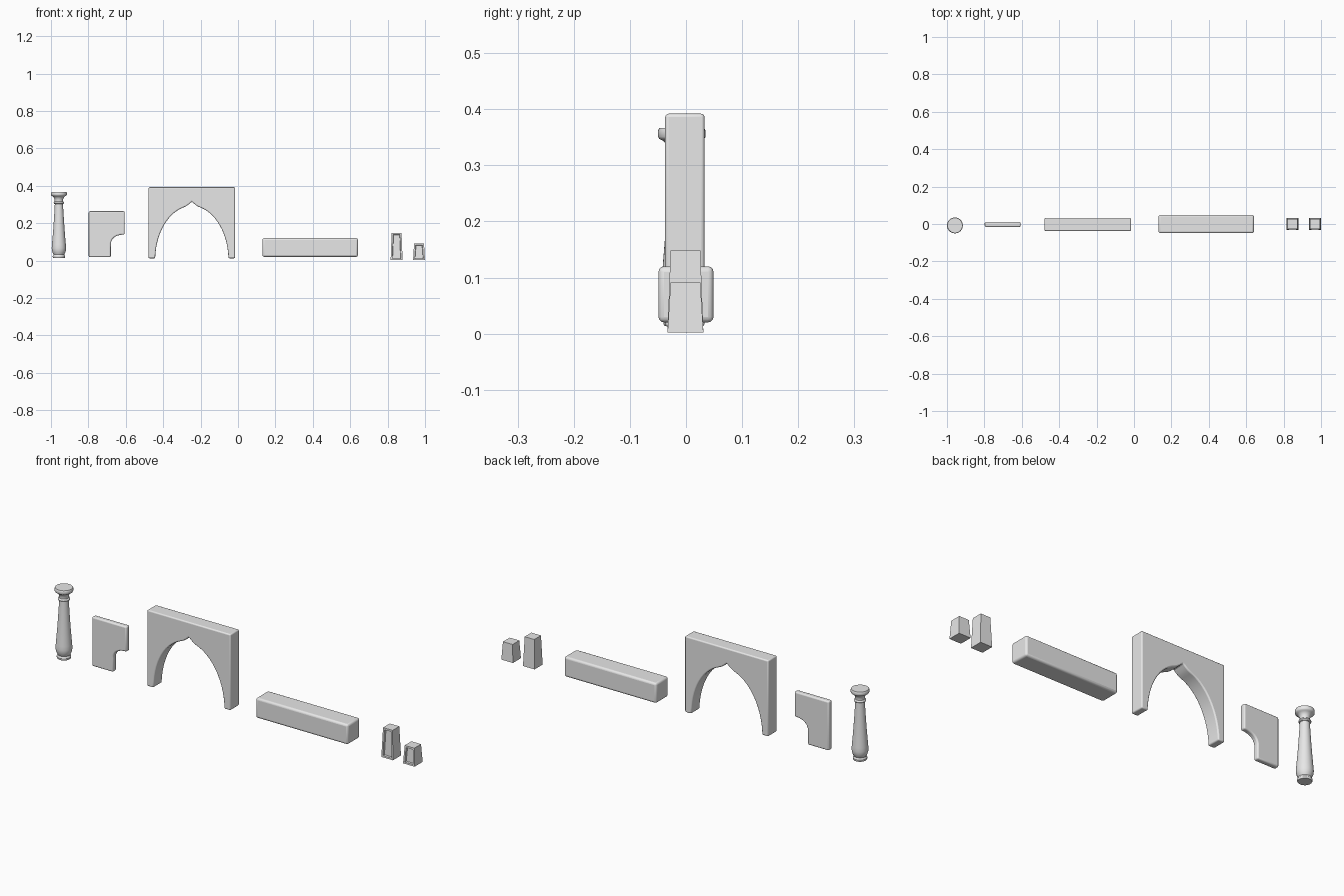
import bpy, bmesh, math
from mathutils import Vector

cube = bpy.data.objects.get("Cube")
if cube:
    bpy.data.objects.remove(cube, do_unlink=True)

stone = bpy.data.materials.new("plain_grey")
stone.use_nodes = True
grey = (0.8, 0.8, 0.8, 1)
stone.diffuse_color = grey
stone.node_tree.nodes["Principled BSDF"].inputs["Base Color"].default_value = grey


def finish(name, bm, bevel=0, smooth=True):
    """Turn a bmesh into a named object with optional rounded edges."""
    bmesh.ops.recalc_face_normals(bm, faces=bm.faces)
    mesh = bpy.data.meshes.new(name)
    bm.to_mesh(mesh)
    bm.free()
    mesh.materials.append(stone)
    obj = bpy.data.objects.new(name, mesh)
    bpy.context.collection.objects.link(obj)
    bpy.ops.object.select_all(action='DESELECT')
    obj.select_set(True)
    bpy.context.view_layer.objects.active = obj
    if bevel:
        mod = obj.modifiers.new("rounded_edges", 'BEVEL')
        mod.width, mod.segments = bevel, 3
        mod.limit_method, mod.angle_limit = 'ANGLE', math.radians(40)
    if smooth:
        bpy.ops.object.shade_smooth_by_angle(angle=math.radians(35))
    return obj


def slab(name, outline, y0, y1, bevel):
    """Extrude an x-z outline from y0 to y1."""
    bm = bmesh.new()
    face = bm.faces.new([bm.verts.new((x, y0, z)) for x, z in outline])
    out = bmesh.ops.extrude_face_region(bm, geom=[face])["geom"]
    moved = [v for v in out if isinstance(v, bmesh.types.BMVert)]
    bmesh.ops.translate(bm, verts=moved, vec=(0, y1 - y0, 0))
    return finish(name, bm, bevel)


def curve(p0, p1, p2, p3, steps):
    """Points along a cubic curve, leaving out the last."""
    pts = [Vector(p) for p in (p0, p1, p2, p3)]
    result = []
    for i in range(steps):
        t = i / steps
        w = ((1 - t) ** 3, 3 * t * (1 - t) ** 2, 3 * t * t * (1 - t), t ** 3)
        result.append(tuple(sum((p * k for p, k in zip(pts, w)), Vector((0, 0)))))
    return result


# Turned baluster
profile = [(0, .014), (.031, .014), (.033, .018), (.033, .024), (.030, .028),
           (.029, .033), (.033, .041), (.037, .052), (.0385, .066),
           (.037, .085), (.034, .12), (.030, .17), (.026, .23), (.023, .28),
           (.022, .302), (.026, .304), (.028, .309), (.026, .314),
           (.023, .317), (.023, .329), (.028, .338), (.034, .344),
           (.040, .347), (.0425, .351), (.0425, .362), (.040, .367), (0, .367)]
bm = bmesh.new()
verts = [bm.verts.new((r, 0, z)) for r, z in profile]
edges = [bm.edges.new(pair) for pair in zip(verts, verts[1:])]
bmesh.ops.spin(bm, geom=verts + edges, cent=(0, 0, 0), axis=(0, 0, 1),
               angle=math.tau, steps=32)
bmesh.ops.remove_doubles(bm, verts=bm.verts, dist=1e-5)
baluster = finish("baluster", bm)
baluster.location = (-.9575, -.0075, 0)

# Bracket panel with a rounded notch at its lower corner
notch = curve((-.680, .018), (-.680, .05), (-.680, .07), (-.680, .085), 1)
notch += curve((-.680, .085), (-.680, .118), (-.655, .139), (-.606, .139), 10)
slab("bracket_panel", [(-.798, .018)] + notch +
     [(-.606, .139), (-.606, .264), (-.798, .264)], -.016, .011, .007)

# Pointed arch, built as one half and reflected about its centre line
mid = -.247
half = curve((.196, .012), (.192, .15), (.125, .255), (.045, .284), 14)
half += curve((.045, .284), (.022, .293), (.012, .305), (0, .315), 5)
right = [(mid + x, z) for x, z in half]
left = [(mid - x, z) for x, z in reversed(half)]
slab("arch", [(mid + .231, .392), (mid + .231, .012)] + right +
     [(mid, .315)] + left + [(mid - .231, .012), (mid - .231, .392)],
     -.037, .033, .006)

# Long beam
slab("beam", [(.131, .02), (.641, .02), (.641, .12), (.131, .12)],
     -.049, .049, .01)


def pedestal(name, x, height):
    """Tapered block with a sunk panel on its front."""
    bm = bmesh.new()
    bmesh.ops.create_cube(bm, size=1)
    for v in bm.verts:
        r = .0265 if v.co.z > 0 else .032
        v.co = Vector((x + math.copysign(r, v.co.x), math.copysign(r, v.co.y) - .001,
                       height if v.co.z > 0 else .002))
    bm.normal_update()
    front = min(bm.faces, key=lambda f: f.normal.y)
    bmesh.ops.inset_region(bm, faces=[front], thickness=.012, depth=0)
    bmesh.ops.inset_region(bm, faces=[front], thickness=.003, depth=-.009)
    return finish(name, bm, smooth=False)


pedestal("tall_pedestal", .848, .148)
pedestal("short_pedestal", .968, .091)
